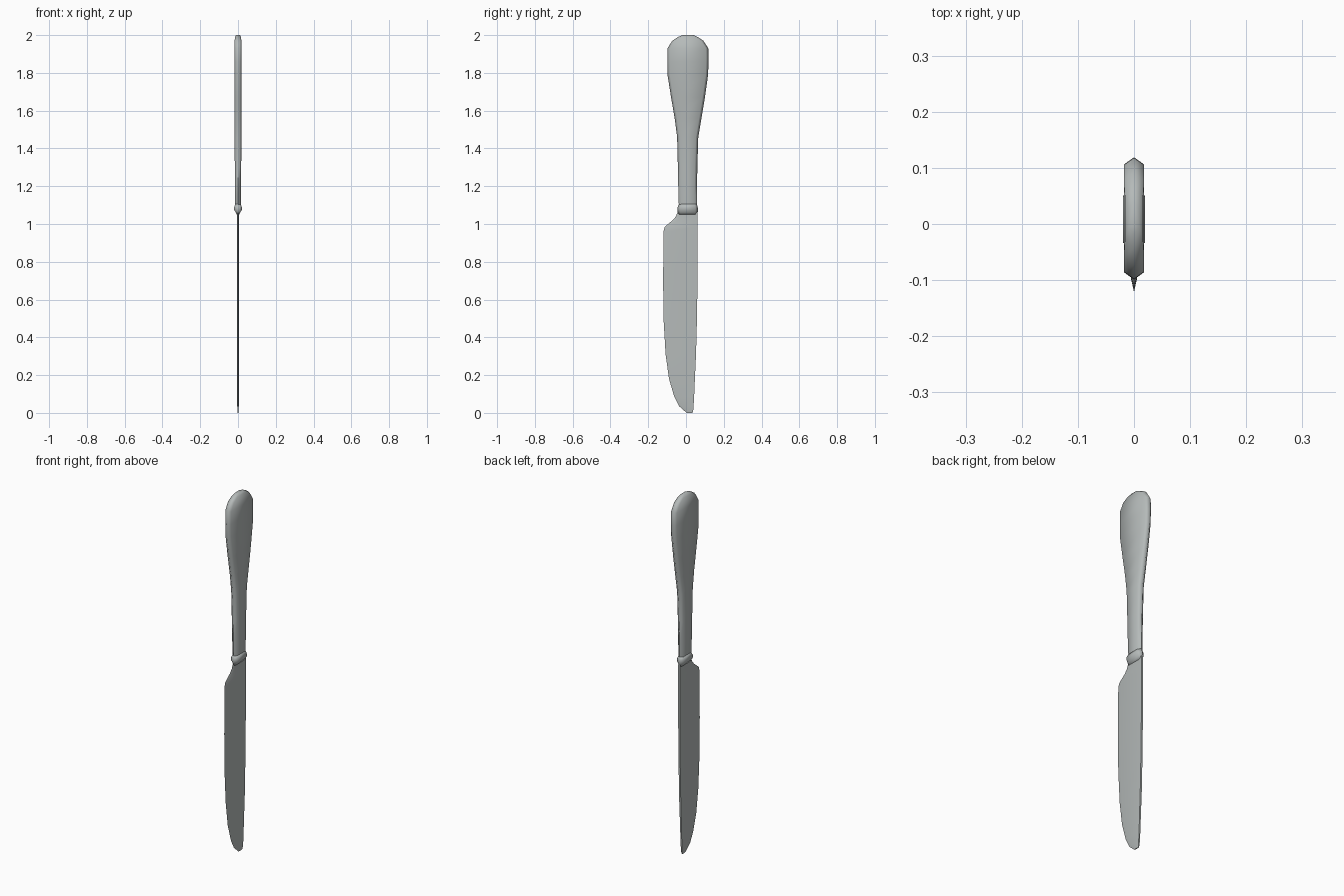
import bpy, bmesh, math

steel = bpy.data.materials.new("brushed steel")
steel.diffuse_color = (0.46, 0.49, 0.485, 1)


def loft(name, rings, angle):
    """Skin a list of equal-length rings, cap both ends, smooth by angle."""
    bm = bmesh.new()
    loops = [[bm.verts.new(p) for p in r] for r in rings]
    n = len(rings[0])
    for a, b in zip(loops, loops[1:]):
        for i in range(n):
            j = (i + 1) % n
            bm.faces.new((a[i], a[j], b[j], b[i]))
    bm.faces.new(loops[0])
    bm.faces.new(loops[-1])
    bmesh.ops.recalc_face_normals(bm, faces=bm.faces)
    lim = math.radians(angle)
    for f in bm.faces:
        f.smooth = True
    for e in bm.edges:
        e.smooth = e.calc_face_angle(0) < lim
    me = bpy.data.meshes.new(name)
    bm.to_mesh(me)
    bm.free()
    me.materials.append(steel)
    ob = bpy.data.objects.new(name, me)
    bpy.context.collection.objects.link(ob)
    return ob


def handle_ring(z, y0, y1, t):
    # flat sides with a pointed ridge along both narrow edges
    b = min(0.013, 0.25 * (y1 - y0))
    return [(0, y0, z), (t, y0 + b, z), (t, y1 - b, z),
            (0, y1, z), (-t, y1 - b, z), (-t, y0 + b, z)]


def blade_ring(z, y0, y1, t):
    # flat spine, ground to a cutting edge on -y
    b = min(0.022, 0.35 * (y1 - y0))
    return [(0, y0, z), (t, y0 + b, z), (t, y1, z), (-t, y1, z), (-t, y0 + b, z)]


# Handle: z, front y, back y, half thickness
handle = [(1.10, -0.038, 0.058, 0.015), (1.15, -0.040, 0.058, 0.016),
          (1.30, -0.043, 0.060, 0.017), (1.46, -0.047, 0.065, 0.018),
          (1.56, -0.060, 0.082, 0.018), (1.67, -0.079, 0.100, 0.018),
          (1.79, -0.098, 0.117, 0.018), (1.86, -0.099, 0.119, 0.018),
          (1.93, -0.098, 0.118, 0.018), (1.97, -0.073, 0.092, 0.018),
          (1.99, -0.042, 0.062, 0.016), (2.00, -0.018, 0.040, 0.010)]
loft("handle", [handle_ring(*r) for r in handle], 75)

# Collar between handle and blade
collar = [(1.05, -0.040, 0.060, 0.006), (1.062, -0.044, 0.062, 0.013),
          (1.075, -0.046, 0.063, 0.020), (1.09, -0.044, 0.062, 0.020),
          (1.105, -0.038, 0.058, 0.015)]
loft("collar", [handle_ring(*r) for r in collar], 75)

# Blade
blade = [(0.0, 0.003, 0.034, 0.002), (0.012, -0.010, 0.038, 0.003),
         (0.035, -0.036, 0.040, 0.004), (0.085, -0.062, 0.043, 0.004),
         (0.18, -0.090, 0.047, 0.0045), (0.31, -0.108, 0.053, 0.005),
         (0.50, -0.119, 0.058, 0.005), (0.70, -0.121, 0.061, 0.005),
         (0.96, -0.119, 0.062, 0.005), (0.985, -0.113, 0.062, 0.005),
         (1.00, -0.095, 0.062, 0.005), (1.02, -0.070, 0.062, 0.005),
         (1.04, -0.054, 0.062, 0.005), (1.065, -0.044, 0.061, 0.005)]
loft("blade", [blade_ring(*r) for r in blade], 50)
